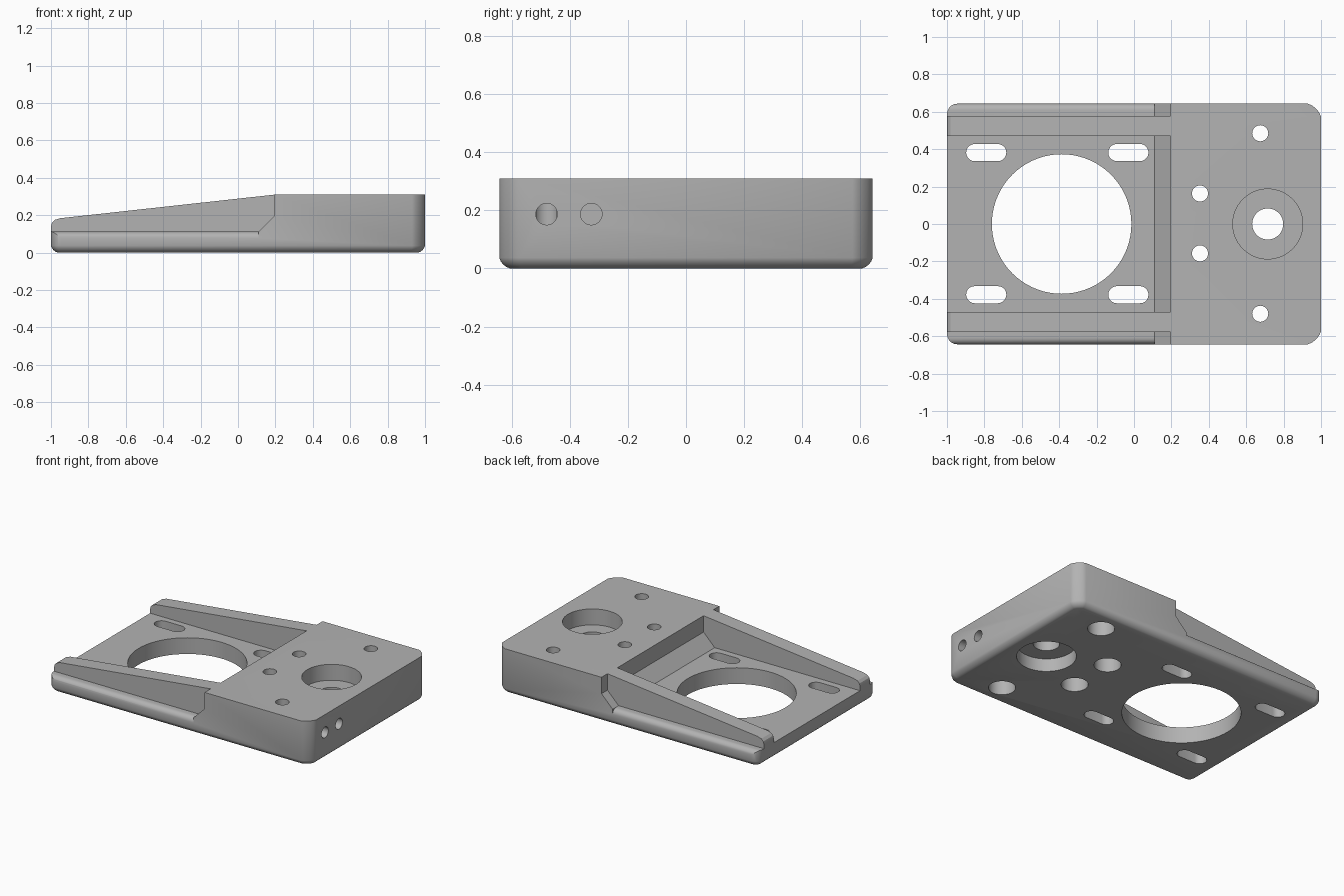
import bpy, bmesh, math
from mathutils import Matrix

if "Cube" in bpy.data.objects:
    bpy.data.objects.remove(bpy.data.objects["Cube"])

grey = bpy.data.materials.new("grey")
grey.diffuse_color = (0.45, 0.45, 0.45, 1)
grey.use_nodes = True
grey.node_tree.nodes["Principled BSDF"].inputs["Base Color"].default_value = grey.diffuse_color
HY, TOP, FLOOR, STEP = 0.643, 0.31, 0.112, 0.195


def finish(bm, name):
    bmesh.ops.recalc_face_normals(bm, faces=bm.faces)
    me = bpy.data.meshes.new(name)
    bm.to_mesh(me)
    bm.free()
    ob = bpy.data.objects.new(name, me)
    bpy.context.collection.objects.link(ob)
    me.materials.append(grey)
    return ob


def prism(name, pts, to3d, a, b):
    """Extrude a closed 2D profile from depth a to depth b."""
    bm = bmesh.new()
    lo = [bm.verts.new(to3d(u, v, a)) for u, v in pts]
    hi = [bm.verts.new(to3d(u, v, b)) for u, v in pts]
    bm.faces.new(lo)
    bm.faces.new(hi)
    n = len(pts)
    for i in range(n):
        j = (i + 1) % n
        bm.faces.new((lo[i], lo[j], hi[j], hi[i]))
    return finish(bm, name)


def along_y(u, v, d): return (u, d, v)
def along_x(u, v, d): return (d, u, v)
def along_z(u, v, d): return (u, v, d)


def circle(cx, cy, r, n=32):
    return [(cx + r * math.cos(2 * math.pi * i / n), cy + r * math.sin(2 * math.pi * i / n)) for i in range(n)]


def slot(cx, cy, length, r, n=10):
    pts = []
    for side, start in ((1, -90), (-1, 90)):
        for i in range(n + 1):
            a = math.radians(start + 180 * i / n)
            pts.append((cx + side * (length / 2 - r) + r * math.cos(a), cy + r * math.sin(a)))
    return pts


# Solid block with softened corners and lower rim
bm = bmesh.new()
bmesh.ops.create_cube(bm, size=1, matrix=Matrix.Translation((0, 0, TOP / 2)) @ Matrix.Diagonal((2, 2 * HY, TOP, 1)))
for sign, width, prof in ((1, 0.07, 0.38), (-1, 0.055, 0.5)):
    edges = [e for e in bm.edges if all(v.co.x * sign > 0.99 for v in e.verts)
             and abs(e.verts[0].co.z - e.verts[1].co.z) > 0.2]
    bmesh.ops.bevel(bm, geom=edges, offset=width, segments=5, profile=prof, affect='EDGES')
rim = [e for e in bm.edges if all(v.co.z < 1e-4 for v in e.verts)]
bmesh.ops.bevel(bm, geom=rim, offset=0.037, segments=4, profile=0.4, affect='EDGES')
body = finish(bm, "mounting_plate")


def cut(cutter):
    cutter.hide_render = True
    m = body.modifiers.new("cut", 'BOOLEAN')
    m.operation, m.solver, m.object = 'DIFFERENCE', 'EXACT', cutter
    bpy.context.view_layer.objects.active = body
    bpy.ops.object.modifier_apply(modifier=m.name)
    bpy.data.objects.remove(cutter, do_unlink=True)


# Sloping top of the rails, rounded at the low end
cut(prism("slope_cutter", [(-1.1, 0.14), (-1, 0.14), (-0.995, 0.16), (-0.98, 0.175), (-0.95, 0.184),
                           (STEP, TOP), (STEP, 0.5), (-1.1, 0.5)], along_y, -1, 1))
# Motor pocket between the rails and ledges outside them, each ending in a 45 degree ramp
recess = [(-1.1, FLOOR), (0.11, FLOOR), (STEP, FLOOR + 0.085), (STEP, 0.5), (-1.1, 0.5)]
for a, b in ((-0.47, 0.47), (0.578, 1), (-1, -0.578)):
    cut(prism("recess_cutter", recess, along_y, a, b))
# Rounded outer edge of the ledges
R = 0.035
arc = [(HY - R + R * math.sin(t * math.pi / 12), FLOOR - R + R * math.cos(t * math.pi / 12)) for t in range(7)]
edge = arc + [(HY + 0.1, FLOOR - R), (HY + 0.1, FLOOR + 0.02), (HY - R, FLOOR + 0.02)]
for s in (1, -1):
    cut(prism("ledge_edge_cutter", [(s * y, z) for y, z in edge], along_x, -1.1, 0.11))

# Large opening and four adjusting slots
cut(prism("opening_cutter", circle(-0.387, 0, 0.373, 72), along_z, -0.1, 0.5))
for x in (-0.79, -0.03):
    for y in (-0.378, 0.382):
        cut(prism("slot_cutter", slot(x, y, 0.215, 0.046), along_z, -0.1, 0.5))
# Bolt holes, counterbored from below
for x, y in ((0.353, 0.163), (0.353, -0.157), (0.675, 0.485), (0.675, -0.48)):
    cut(prism("bolt_cutter", circle(x, y, 0.043), along_z, -0.1, 0.5))
    cut(prism("counterbore_cutter", circle(x, y, 0.085), along_z, -0.1, 0.15))
# Bearing seat on both faces with a shaft bore
cut(prism("shaft_cutter", circle(0.715, 0, 0.083, 40), along_z, -0.1, 0.5))
cut(prism("upper_seat_cutter", circle(0.715, 0, 0.187, 56), along_z, 0.2, 0.5))
cut(prism("lower_seat_cutter", circle(0.715, 0, 0.187, 56), along_z, -0.1, 0.09))
# Two screw holes in the end face
for y in (-0.48, -0.326):
    cut(prism("side_hole_cutter", circle(y, 0.187, 0.037), along_x, 0.7, 1.1))

body.select_set(True)
bpy.context.view_layer.objects.active = body
bpy.ops.object.shade_smooth_by_angle(angle=math.radians(28))
